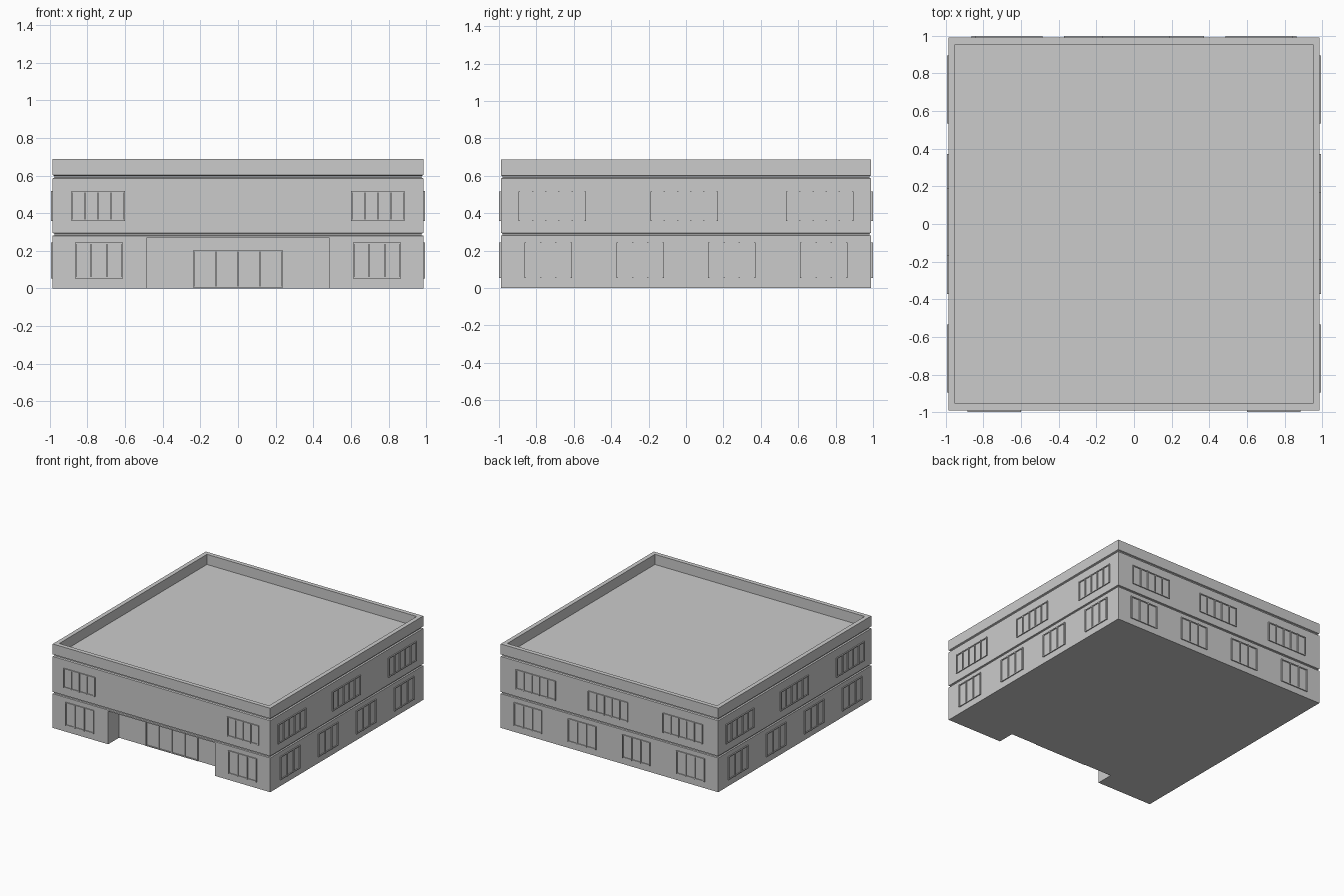
import bpy, bmesh
from math import radians
from mathutils import Matrix

if "Cube" in bpy.data.objects:
    bpy.data.objects.remove(bpy.data.objects["Cube"])

HX, HY = 0.985, 0.99          # half width and half depth of the walls
RECESS = 0.14                 # depth of the entrance porch


def finish(bm, name):
    bmesh.ops.recalc_face_normals(bm, faces=bm.faces)
    me = bpy.data.meshes.new(name)
    bm.to_mesh(me)
    bm.free()
    ob = bpy.data.objects.new(name, me)
    bpy.context.collection.objects.link(ob)
    return ob


def add_box(bm, lo, hi):
    size = [b - a for a, b in zip(lo, hi)]
    mid = [(a + b) / 2 for a, b in zip(lo, hi)]
    bmesh.ops.create_cube(bm, size=1, matrix=Matrix.Translation(mid) @ Matrix.Diagonal((*size, 1)))


def window(name, angle, wall, centre, width, z0, z1, panes, out=0.01, back=0.004):
    """Frame with mullions lying on a wall; angle turns the front wall to the others."""
    bm = bmesh.new()
    b = 0.008
    u0, u1 = centre - width / 2, centre + width / 2
    step = (width - b) / panes
    for i in range(panes + 1):
        u = u0 + i * step
        add_box(bm, (u, -wall - out, z0), (u + b, -wall + back, z1))
    for z in (z0, z1 - b):
        for i in range(panes):
            u = u0 + i * step + b
            add_box(bm, (u, -wall - out * 0.8, z), (u + step - b, -wall + back, z + b))
    # thin glass behind the bars
    add_box(bm, (u0 + b / 2, -wall - 0.002, z0 + b / 2), (u1 - b / 2, -wall + back, z1 - b / 2))
    bm.transform(Matrix.Rotation(radians(angle), 4, 'Z'))
    return finish(bm, name)


# Building shell: one wall section (inset, height) swept round the rectangle
section = [(0, 0), (0, 0.28), (0.01, 0.283), (0.01, 0.292), (0, 0.295), (0, 0.585),
           (0.01, 0.59), (0.01, 0.598), (0, 0.602), (0, 0.687), (0.035, 0.687), (0.035, 0.604)]
bm = bmesh.new()
rings = []
for d, z in section:
    x, y = HX - d, HY - d
    rings.append([bm.verts.new((sx * x, sy * y, z))
                  for sx, sy in ((-1, -1), (1, -1), (1, 1), (-1, 1))])
for a, b in zip(rings, rings[1:]):
    for i in range(4):
        j = (i + 1) % 4
        bm.faces.new((a[i], a[j], b[j], b[i]))
bm.faces.new(rings[0])        # floor
bm.faces.new(rings[-1])       # roof deck
shell = finish(bm, "building_shell")

# Entrance recess cut out of the ground floor
bm = bmesh.new()
add_box(bm, (-0.483, -HY - 0.1, -0.1), (0.483, -HY + RECESS, 0.27))
cutter = finish(bm, "recess_cutter")
cutter.hide_render = True
mod = shell.modifiers.new("recess", 'BOOLEAN')
mod.operation = 'DIFFERENCE'
mod.solver = 'EXACT'
mod.object = cutter
bpy.context.view_layer.objects.active = shell
bpy.ops.object.modifier_apply(modifier=mod.name)
bpy.data.objects.remove(cutter)

# Entrance doors: four glazed leaves
window("entrance_doors", 0, HY - RECESS, 0, 0.475, 0.003, 0.205, 4)

# Front windows
for s in (-1, 1):
    window("front_upper_window", 0, HY, s * 0.742, 0.285, 0.358, 0.517, 4)
    window("front_lower_window", 0, HY, s * 0.738, 0.255, 0.053, 0.243, 3)

# Side and back windows: three above, four below
for side, angle, wall, out, c in (("right", 90, HX, 0.01, 0.715), ("back", 180, HY, 0.01, 0.665),
                                  ("left", 270, HX, 0.01, 0.715)):
    for u in (-c, -0.01, c):
        window(side + "_upper_window", angle, wall, u, 0.36, 0.358, 0.517, 5, out)
    for u in (-0.737, -0.245, 0.245, 0.737):
        window(side + "_lower_window", angle, wall, u, 0.253, 0.053, 0.243, 3, out)
